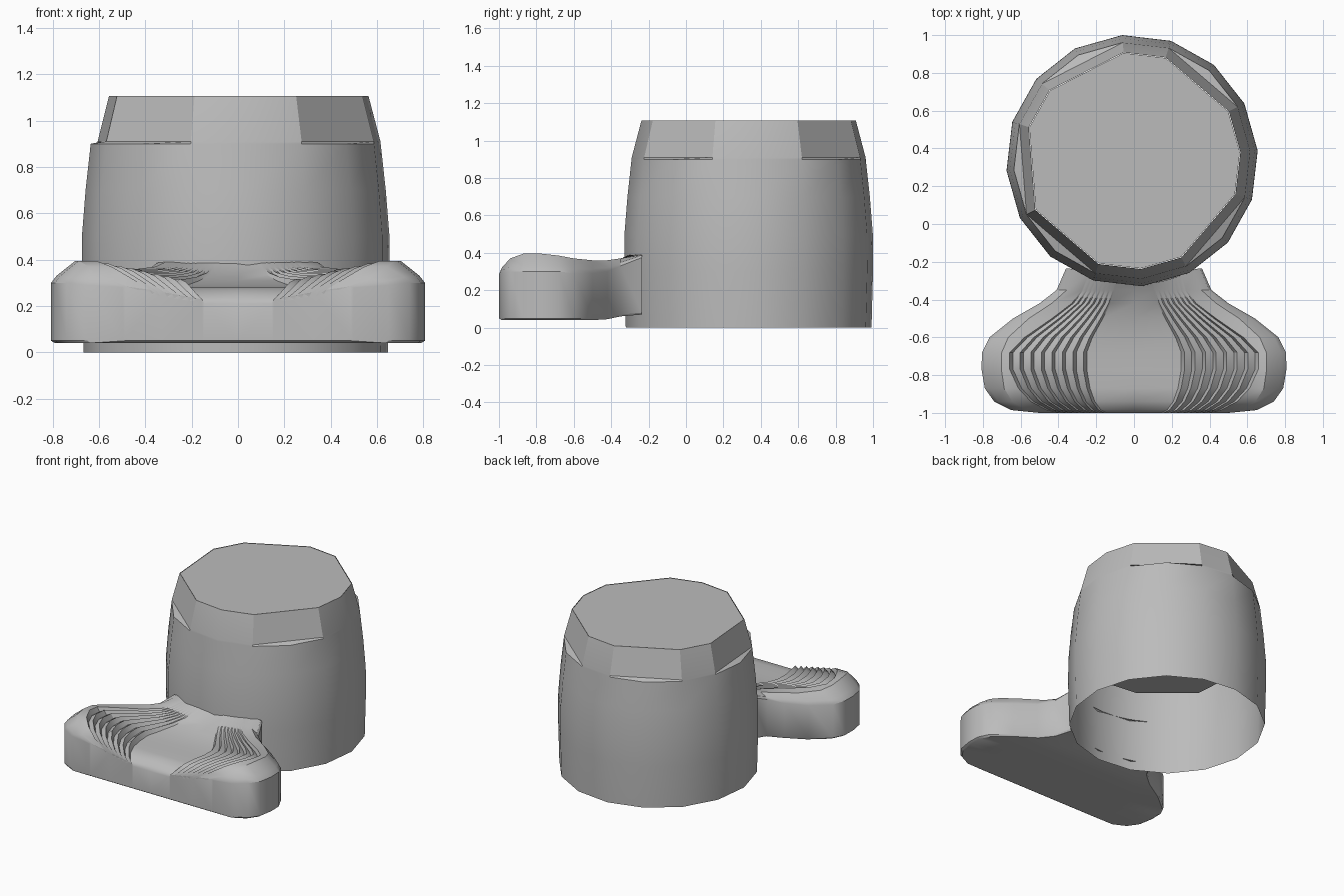
import bpy
import bmesh
import math

if "Cube" in bpy.data.objects:
    bpy.data.objects.remove(bpy.data.objects["Cube"], do_unlink=True)

grey = bpy.data.materials.new("plain_grey")
grey.use_nodes = True
grey.diffuse_color = (0.5, 0.5, 0.5, 1)
grey.node_tree.nodes["Principled BSDF"].inputs["Base Color"].default_value = (0.5, 0.5, 0.5, 1)

CX, CY = -0.01, 0.335
SIDES = 16
FLATS = (2, 5, 8, 10, 14)


def finish(bm, name):
    """Turn a bmesh into a named, smooth shaded object."""
    bmesh.ops.recalc_face_normals(bm, faces=bm.faces)
    mesh = bpy.data.meshes.new(name)
    bm.to_mesh(mesh)
    bm.free()
    mesh.materials.append(grey)
    obj = bpy.data.objects.new(name, mesh)
    bpy.context.collection.objects.link(obj)
    bpy.ops.object.select_all(action='DESELECT')
    obj.select_set(True)
    bpy.context.view_layer.objects.active = obj
    bpy.ops.object.shade_smooth_by_angle(angle=math.radians(32))


def bridge(bm, a, b):
    """Join two closed rings with the same number of points."""
    n = len(a)
    for i in range(n):
        j = (i + 1) % n
        bm.faces.new((a[i], a[j], b[j], b[i]))


def lathe(name, profile, flat_above, capped):
    """Faceted round part; some corners are cut flat above a height."""
    bm = bmesh.new()
    rings = []
    for r, z in profile:
        ring = []
        for i in range(SIDES):
            t = 2 * math.pi * (i + 0.2) / SIDES
            cut = math.cos(2 * math.pi / SIDES) if z > flat_above and i in FLATS else 1
            ring.append(bm.verts.new((CX + r * cut * math.cos(t), CY + r * cut * math.sin(t), z)))
        rings.append(ring)
    for a, b in zip(rings, rings[1:]):
        bridge(bm, a, b)
    if capped:
        bm.faces.new(rings[0])
        bm.faces.new(rings[-1])
    finish(bm, name)


# Barrel: thin tapering wall with a few flats cut above a small shelf
wall = [(0.659, 0.0), (0.667, 0.3), (0.666, 0.5), (0.65, 0.7), (0.628, 0.9), (0.627, 0.91), (0.575, 1.107)]
lathe("barrel", wall, 0.905, False)

# Core: solid plug filling the upper half, its top closes the barrel
lathe("barrel_core", [(0.55, 0.54), (0.55, 0.9), (0.572, 1.105)], 0.0, True)

# Pedal: lofted along y; each station is (y, half width, tread scale, floor, rim, edge, base)
stations = [
    (-1.00, 0.50, 0.58, 0.21, 0.27, 0.29, 0.05),
    (-0.985, 0.65, 0.70, 0.235, 0.32, 0.30, 0.04),
    (-0.94, 0.74, 0.83, 0.27, 0.37, 0.31, 0.04),
    (-0.87, 0.79, 0.93, 0.28, 0.395, 0.31, 0.04),
    (-0.77, 0.807, 1.0, 0.28, 0.395, 0.31, 0.04),
    (-0.68, 0.805, 1.0, 0.285, 0.385, 0.31, 0.04),
    (-0.60, 0.765, 0.88, 0.29, 0.37, 0.30, 0.04),
    (-0.50, 0.64, 0.66, 0.31, 0.36, 0.30, 0.04),
    (-0.42, 0.50, 0.50, 0.335, 0.36, 0.31, 0.045),
    (-0.35, 0.41, 0.42, 0.365, 0.37, 0.34, 0.06),
    (-0.235, 0.36, 0.38, 0.385, 0.39, 0.385, 0.07),
]
STEPS = 8


def half_section(w, s, floor, rim, edge, base):
    """Half of a cross-section: dished floor, saw-tooth treads, shoulder, wall, underside."""
    pts = [(0.0, floor)]
    tooth = 0.32 * (rim - floor)
    for k in range(STEPS):
        f = k / (STEPS - 1)
        x = s * (0.25 + 0.39 * f)
        z = floor + (rim - floor - tooth) * f
        pts += [(x, z), (x + s * 0.018, z + tooth)]
    shoulder = max(0.87 * w, pts[-1][0] + 0.01)
    pts += [(shoulder, rim), (0.97 * w, edge + 0.25 * (rim - edge)), (w, edge - 0.01),
            (w, base + 0.01), (0.98 * w, base), (0.65 * w, base), (0.3 * w, base)]
    return pts


bm = bmesh.new()
rings = []
for y, *shape in stations:
    half = half_section(*shape)
    section = half + [(0.0, shape[-1])] + [(-x, z) for x, z in reversed(half[1:])]
    ring = []
    for x, z in section:
        # The back end wraps against the barrel wall
        back = CY - math.sqrt(0.655 ** 2 - min(abs(x), 0.6) ** 2)
        ring.append(bm.verts.new((x, min(y, back + 0.02 * (y + 0.235)), z)))
    rings.append(ring)
for a, b in zip(rings, rings[1:]):
    bridge(bm, a, b)
front = bm.faces.new(rings[0])
bmesh.ops.triangulate(bm, faces=[front])
finish(bm, "pedal")
